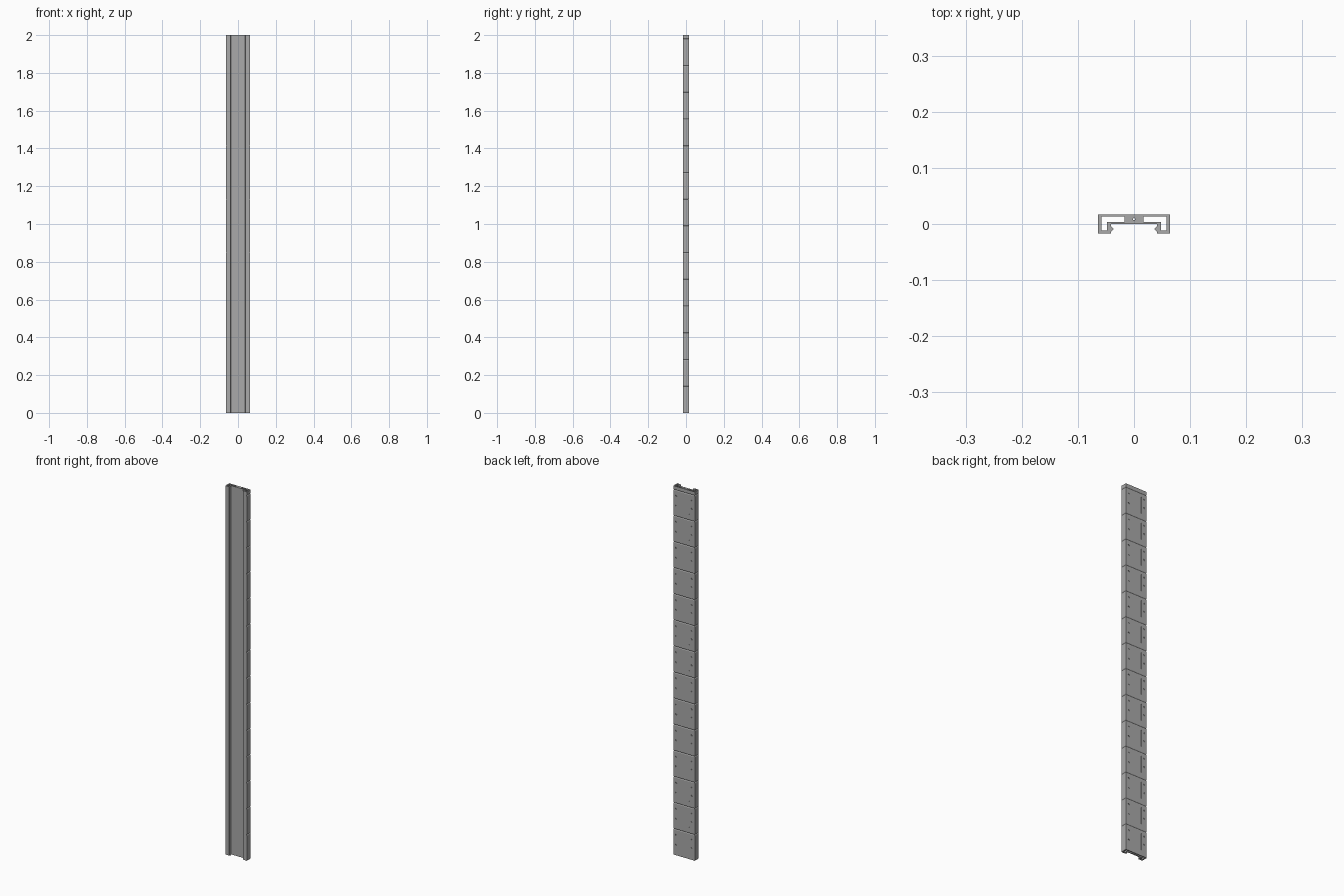
import bpy, bmesh
from mathutils import Matrix, Vector

cube = bpy.data.objects.get("Cube")
if cube:
    bpy.data.objects.remove(cube, do_unlink=True)

HEIGHT, W, D = 2.0, 0.0645, 0.017
PANELS, PITCH, FIRST = 14, 0.1415, 0.02
GROOVE_HALF, GROOVE_DEPTH = 0.004, 0.0025

steel = bpy.data.materials.new("grey_metal")
steel.use_nodes = True
grey = (0.4, 0.4, 0.4, 1)
steel.diffuse_color = grey
steel.node_tree.nodes["Principled BSDF"].inputs["Base Color"].default_value = grey


def make_object(name, bm):
    bmesh.ops.recalc_face_normals(bm, faces=bm.faces)
    mesh = bpy.data.meshes.new(name)
    bm.to_mesh(mesh)
    bm.free()
    mesh.materials.append(steel)
    obj = bpy.data.objects.new(name, mesh)
    bpy.context.collection.objects.link(obj)
    return obj


def mirrored(points):
    return [(-x, y) for x, y in reversed(points)]


def loft(bm, loops):
    """Skin a stack of closed loops and return the bottom and top rings."""
    rings = [[bm.verts.new(p) for p in loop] for loop in loops]
    for low, high in zip(rings, rings[1:]):
        for i in range(len(low)):
            j = (i + 1) % len(low)
            bm.faces.new((low[i], low[j], high[j], high[i]))
    return rings[0], rings[-1]


# Channel cross-section: back, side, foot, pointed lip and front web
half = [(W, D), (W, -D), (0.041, -D), (0.041, -0.014),
        (0.036, -0.009), (0.041, -0.004), (0.041, 0)]
outline = half + mirrored(half)
# L-shaped hollow in each side, and a small bore through the middle
hollow = [(0.058, 0.013), (0.058, -0.012), (0.048, -0.012),
          (0.048, 0.004), (0.017, 0.004), (0.017, 0.013)]
bore = [(x * 0.002, 0.0085 + y * 0.002)
        for x, y in ((1, 0), (0.7, 0.7), (0, 1), (-0.7, 0.7),
                     (-1, 0), (-0.7, -0.7), (0, -1), (0.7, -0.7))]

# Levels at which the outside pinches in to form the panel grooves
seams = [HEIGHT - FIRST - i * PITCH for i in reversed(range(PANELS))]
levels = [(0, 0)]
for z in seams:
    levels += [(z - GROOVE_HALF, 0), (z, GROOVE_DEPTH), (z + GROOVE_HALF, 0)]
levels.append((HEIGHT, 0))


def outside(z, inset):
    w = W - inset
    return [(max(-w, min(w, x)), min(D - inset, y), z) for x, y in outline]


bm = bmesh.new()
ends = [loft(bm, [outside(z, d) for z, d in levels])]
for shape in (hollow, mirrored(hollow), bore):
    ends.append(loft(bm, [[(x, y, z) for x, y in shape] for z in (0, HEIGHT)]))
for side in (0, 1):
    edges = []
    for end in ends:
        ring = end[side]
        edges += [bm.edges.get((ring[i - 1], ring[i])) for i in range(len(ring))]
    bmesh.ops.triangle_fill(bm, use_beauty=True, edges=edges, normal=Vector((0, 0, 1)))
rail = make_object("channel_rail", bm)

# Screw holes and upright seam on the back of every panel
cut = bmesh.new()
for z in seams:
    top = z if z > 0.1 else z + PITCH
    for x, drops in ((0.047, (0.03, 0.083)), (-0.047, (0.03, 0.075))):
        for drop in drops:
            bmesh.ops.create_cone(
                cut, cap_ends=True, segments=12, radius1=0.004, radius2=0.004, depth=0.006,
                matrix=Matrix.Translation((x, D, top - drop)) @ Matrix.Rotation(1.5708, 4, "X"))
    bmesh.ops.create_cube(
        cut, size=1, matrix=Matrix.Translation((-0.031, D, top - 0.065))
        @ Matrix.Diagonal((0.002, 0.004, 0.09, 1)))
cutter = make_object("hole_cutter", cut)
cutter.hide_render = True

bpy.context.view_layer.objects.active = rail
mod = rail.modifiers.new("panel_holes", "BOOLEAN")
mod.operation, mod.solver, mod.object = "DIFFERENCE", "EXACT", cutter
bpy.ops.object.modifier_apply(modifier=mod.name)
bpy.data.objects.remove(cutter, do_unlink=True)
